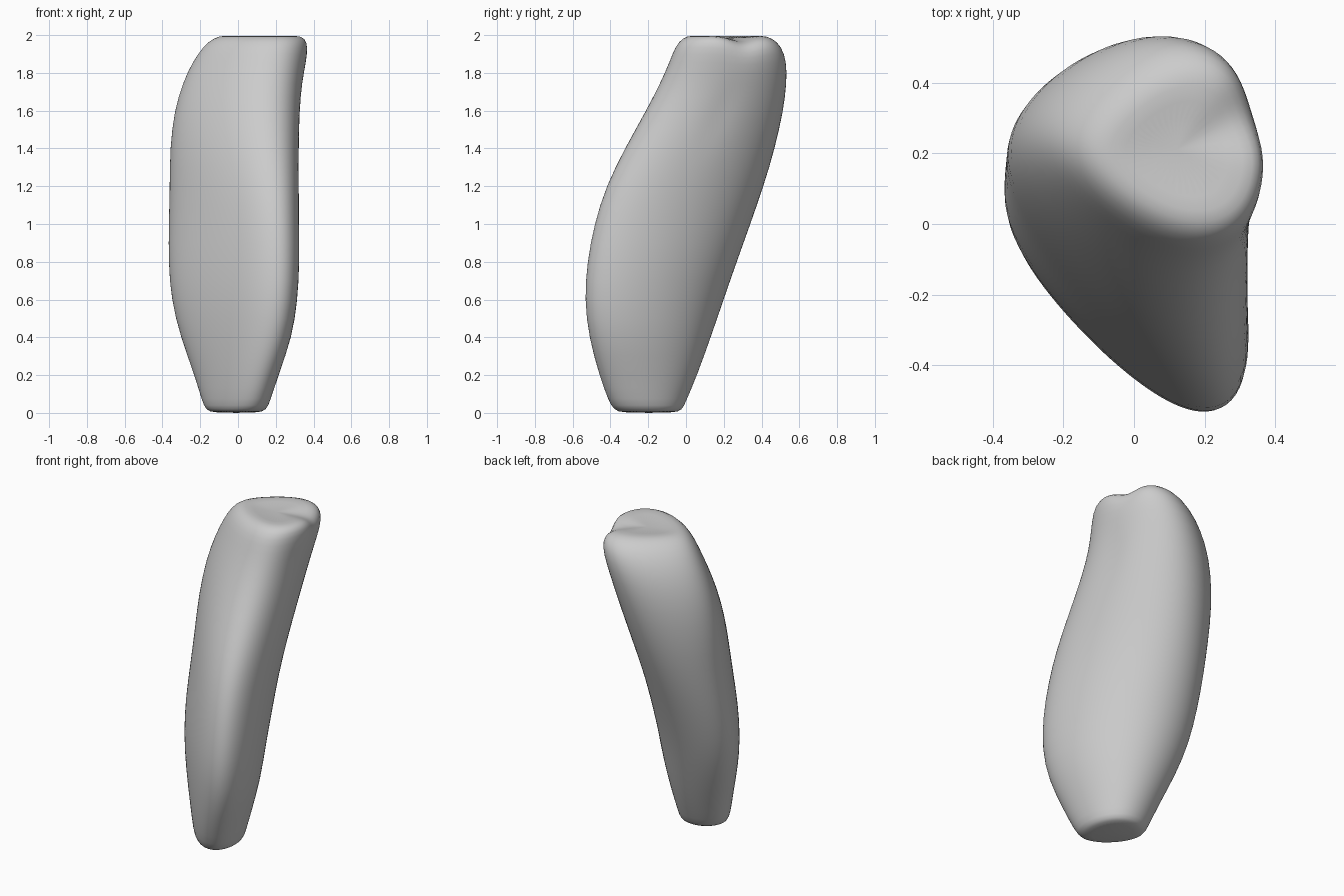
import bpy
import bmesh
from math import cos, sin, tau, sqrt, exp
from mathutils import Vector

SIDES = 40
BACK_SWELL = .18  # fuller towards the +x +y side, flatter opposite

# Cross-sections: height, left and right limits in x, front and back limits in y,
# and the diagonal lean that stretches each oval towards the front corner
SECTIONS = [
    (.0, -.13, .11, -.34, -.06, .25),
    (.015, -.17, .15, -.38, -.02, .27),
    (.06, -.19, .17, -.41, 0, .32),
    (.2, -.23, .215, -.46, .06, .4),
    (.4, -.305, .287, -.515, .132, .5),
    (.6, -.355, .317, -.54, .2, .54),
    (.8, -.37, .327, -.525, .27, .53),
    (1, -.367, .324, -.488, .342, .51),
    (1.2, -.362, .322, -.425, .412, .45),
    (1.4, -.362, .322, -.325, .472, .35),
    (1.6, -.338, .327, -.213, .517, .24),
    (1.75, -.293, .34, -.135, .535, .16),
    (1.86, -.24, .362, -.088, .532, .1),
    (1.94, -.185, .372, -.058, .507, .05),
    (1.985, -.13, .36, -.02, .457, .03),
    (2.002, -.07, .32, .03, .4, .03),
    (1.985, .02, .22, .12, .3, .03),
]

# Hollows: place, push direction, depth and radius
HOLLOWS = [
    (Vector((.32, .31, 1.97)), Vector((-.45, -.2, -.8)), .055, .09),
    (Vector((.32, .2, 1.65)), Vector((-1, -.3, 0)), .025, .06),
]


def make_material(name, colour):
    mat = bpy.data.materials.new(name)
    mat.use_nodes = True
    mat.diffuse_color = colour
    shader = mat.node_tree.nodes["Principled BSDF"]
    shader.inputs["Base Color"].default_value = colour
    return mat


def fit(values, low, high):
    """Scale and shift values so that they span low to high."""
    start, end = min(values), max(values)
    return [low + (v - start) / (end - start) * (high - low) for v in values]


def section_points(z, left, right, front, back, lean):
    """Leaning oval with a swollen back and corner, fitted to its limits."""
    corner_swell = .1 + .09 * z  # squarer +x -y corner further up
    xs, ys = [], []
    for i in range(SIDES):
        c, s = cos(tau * i / SIDES), sin(tau * i / SIDES)
        corner = sqrt(1 + lean) * c + corner_swell * c * c
        broad = sqrt(1 - lean) * s + BACK_SWELL * s * s
        xs.append(broad + corner)
        ys.append(broad - corner)
    return [Vector((x, y, z)) for x, y in
            zip(fit(xs, left, right), fit(ys, front, back))]


def press_hollows(point):
    moved = point.copy()
    for centre, push, depth, radius in HOLLOWS:
        moved += push * depth * exp(-((point - centre).length / radius) ** 2)
    return moved


def build_body():
    bm = bmesh.new()
    rings = [[bm.verts.new(press_hollows(p)) for p in section_points(*row)]
             for row in SECTIONS]
    # Skin between neighbouring sections
    for low, high in zip(rings, rings[1:]):
        for i in range(SIDES):
            j = (i + 1) % SIDES
            bm.faces.new((low[i], low[j], high[j], high[i]))
    # Flat foot and shallow crown
    bm.faces.new(rings[0][::-1])
    bm.faces.new(rings[-1])
    bmesh.ops.recalc_face_normals(bm, faces=bm.faces)
    mesh = bpy.data.meshes.new("tapered_body")
    bm.to_mesh(mesh)
    bm.free()
    obj = bpy.data.objects.new("tapered_body", mesh)
    bpy.context.collection.objects.link(obj)
    return obj


cube = bpy.data.objects.get("Cube")
if cube:
    bpy.data.objects.remove(cube, do_unlink=True)

body = build_body()
body.data.materials.append(make_material("plain_grey", (.6, .6, .6, 1)))

# Smooth rounded skin
bpy.ops.object.select_all(action="DESELECT")
body.select_set(True)
bpy.context.view_layer.objects.active = body
bpy.ops.object.shade_smooth()
rounding = body.modifiers.new("rounding", "SUBSURF")
rounding.levels = rounding.render_levels = 1
